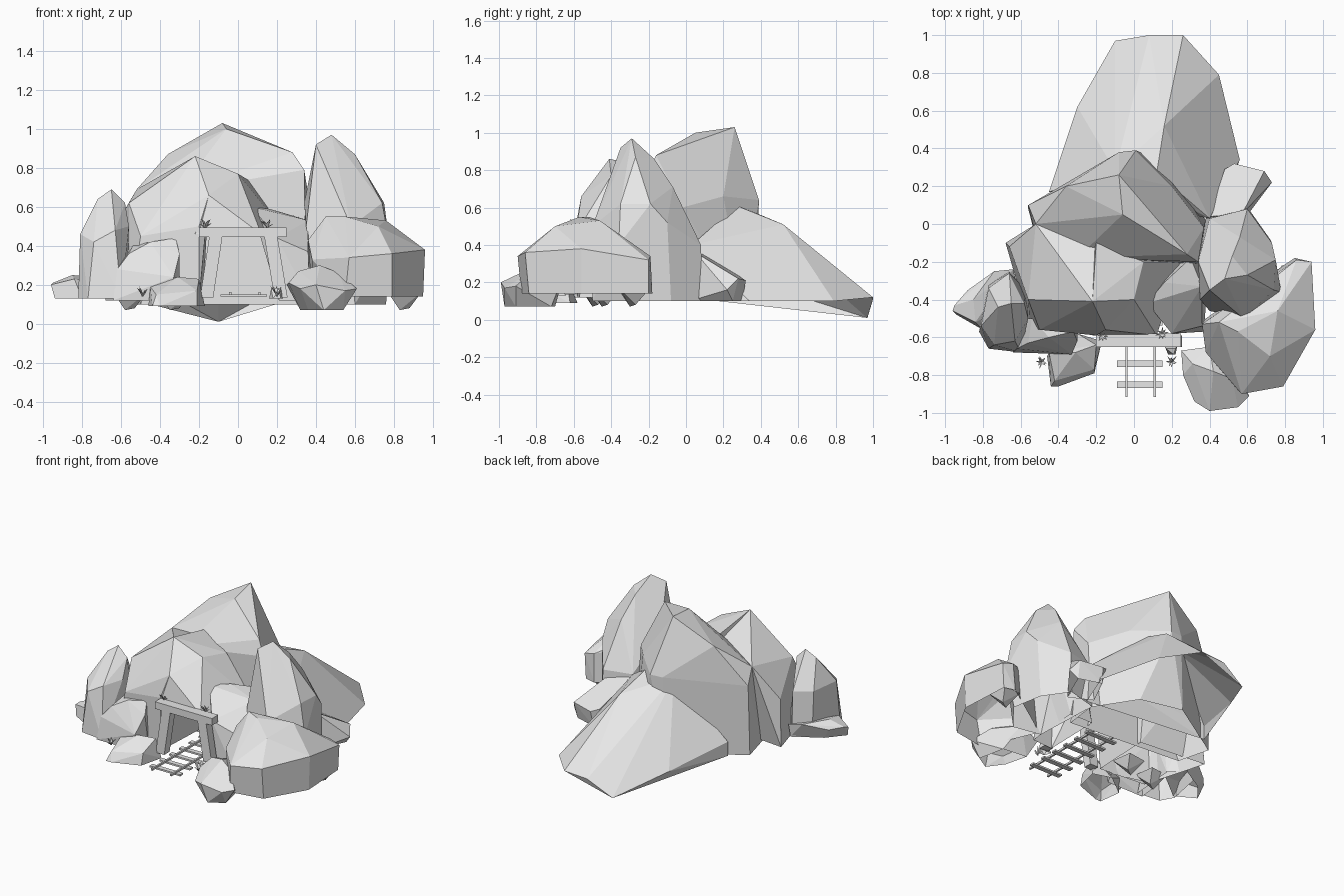
import bpy
import bmesh
import math
import random
from itertools import product
from mathutils import Vector

random.seed(4)
cube = bpy.data.objects.get("Cube")
if cube:
    bpy.data.objects.remove(cube, do_unlink=True)

# One plain grey for everything
grey = bpy.data.materials.new("plain_grey")
grey.use_nodes = True
grey.diffuse_color = (.8, .8, .8, 1)
shader = next(n for n in grey.node_tree.nodes if n.type == 'BSDF_PRINCIPLED')
shader.inputs["Base Color"].default_value = grey.diffuse_color


def add_object(name, bm):
    mesh = bpy.data.meshes.new(name)
    bm.to_mesh(mesh)
    bm.free()
    mesh.materials.append(grey)
    obj = bpy.data.objects.new(name, mesh)
    bpy.context.collection.objects.link(obj)
    return obj


def hull(name, points, hollow=False):
    """Faceted solid around the corner points; hollow leaves the underside open."""
    bm = bmesh.new()
    for p in points:
        bm.verts.new(p)
    result = bmesh.ops.convex_hull(bm, input=bm.verts[:])
    spare = set(result["geom_interior"]) | set(result["geom_unused"])
    spare = [v for v in spare if isinstance(v, bmesh.types.BMVert)]
    bmesh.ops.delete(bm, geom=spare, context='VERTS')
    bmesh.ops.dissolve_limit(bm, angle_limit=math.radians(4),
                             verts=bm.verts[:], edges=bm.edges[:])
    bmesh.ops.recalc_face_normals(bm, faces=bm.faces[:])
    bm.normal_update()
    if hollow:
        under = [f for f in bm.faces if f.normal.z < -.8]
        bmesh.ops.delete(bm, geom=under, context='FACES')
    return add_object(name, bm)


def rock(name, corners, floor, footprint):
    """Hollow rock from its upper corners and a footprint at floor height."""
    base = [(x, y, floor) for x, y in footprint]
    return hull(name, list(corners) + base, hollow=True)


def timber(name, start, end, half):
    """Straight or leaning beam: a small box swept from start to end."""
    corners = [Vector([s * h for s, h in zip(signs, half)])
               for signs in product((-1, 1), repeat=3)]
    return hull(name, [Vector(p) + c for p in (start, end) for c in corners])


def tuft(name, centre, blades=8):
    """Small fan of pointed, bent grass blades."""
    bm = bmesh.new()
    c = Vector(centre)
    for i in range(blades):
        a = math.tau * i / blades + random.uniform(-.3, .3)
        out = Vector((math.cos(a), math.sin(a), 0))
        side = Vector((-out.y, out.x, 0)) * .005
        rise = Vector((0, 0, random.uniform(.02, .055)))
        middle = c + out * .014 + rise * .7
        tip = c + out * random.uniform(.025, .04) + rise
        verts = [bm.verts.new(p) for p in (c - side, c + side, middle + side, tip, middle - side)]
        bm.faces.new(verts)
    return add_object(name, bm)


# Main mountain
rock("mountain", [
    (-.08, .26, 1.03), (-.06, .05, 1.0), (.28, -.16, .88), (.34, -.2, .79),
    (-.36, .2, .87), (-.52, 0, .69), (-.56, .1, .6), (-.08, .38, .64),
    (.01, .39, .64), (.2, .2, .66), (.37, -.02, .6), (-.3, -.18, .68)],
    .1, [(-.56, .08), (-.5, -.15), (.35, -.22), (.38, .02), (.2, .3), (-.1, .37)])

# Long slope running out behind
rock("rear_slope", [
    (-.1, .28, .61), (.12, .27, .61), (.16, .52, .51), (.26, 1, .12),
    (.08, 1, .11), (-.1, .97, .01), (-.3, .62, .12), (-.45, .17, .2), (.4, .03, .4)],
    .1, [(.45, .79), (.56, .34), (.45, .06), (-.45, .17)])

# Crag around the entrance: left wall, roof and right wall
rock("crag_left", [
    (-.22, -.41, .86), (-.56, -.4, .62), (-.52, 0, .69), (-.2, -.1, .76),
    (-.15, -.56, .66), (-.2, -.59, .5), (-.5, -.56, .45), (-.66, -.12, .45)],
    .12, [(-.55, -.55), (-.2, -.58), (-.18, -.15), (-.68, -.1), (-.6, -.4)])
rock("crag_roof", [
    (-.22, -.41, .86), (0, -.4, .77), (-.15, -.56, .66), (.07, -.44, .6),
    (.05, -.2, .74), (-.2, -.1, .8)],
    .46, [(-.22, -.59), (.12, -.59), (.25, -.2), (-.25, -.1)])
rock("crag_right", [
    (.07, -.42, .6), (.36, -.33, .53), (.36, -.54, .37), (.2, -.58, .44),
    (.16, -.31, .59), (.3, -.18, .55)],
    .12, [(.21, -.58), (.37, -.57), (.4, -.16), (.22, -.16)])

# Tall rocks on both sides
rock("right_spire", [
    (.48, -.29, .97), (.4, -.35, .92), (.6, -.27, .87), (.52, -.17, .86),
    (.56, -.07, .71), (.74, -.35, .62), (.75, -.19, .62), (.78, -.36, .4),
    (.73, -.1, .52), (.6, .08, .4), (.4, .03, .4), (.34, -.2, .62),
    (.35, -.4, .5), (.58, -.5, .5)],
    .1, [(.4, -.46), (.6, -.5), (.76, -.3), (.72, -.08), (.6, .09), (.38, .03)])
rock("left_spire", [
    (-.65, -.42, .69), (-.72, -.44, .64), (-.58, -.42, .62), (-.81, -.54, .46),
    (-.77, -.34, .45), (-.66, -.26, .45), (-.56, -.5, .5), (-.63, -.62, .48), (-.74, -.64, .42)],
    .13, [(-.82, -.57), (-.77, -.66), (-.6, -.68), (-.57, -.35), (-.66, -.25), (-.77, -.32)])

# Large boulder and its neighbours
rock("right_boulder", [
    (.36, -.53, .43), (.45, -.52, .55), (.55, -.57, .55), (.76, -.46, .53),
    (.72, -.7, .5), (.86, -.19, .34), (.94, -.2, .32), (.96, -.56, .38),
    (.79, -.86, .36), (.57, -.9, .34), (.38, -.68, .33)],
    .14, [(.93, -.2), (.95, -.56), (.79, -.84), (.55, -.88), (.38, -.5), (.85, -.18)])
rock("front_boulder", [
    (.25, -.67, .2), (.31, -.74, .27), (.42, -.78, .3), (.4, -.65, .25), (.52, -.82, .26),
    (.61, -.91, .18), (.4, -.99, .2), (.55, -.97, .17), (.26, -.8, .21), (.32, -.94, .18)],
    .07, [(.32, -.7), (.36, -.86), (.44, -.97), (.54, -.91), (.5, -.72)])
rock("rear_right_rock", [
    (.4, .04, .38), (.48, .29, .23), (.53, .32, .21), (.69, .28, .22),
    (.73, .22, .16), (.57, .05, .36)],
    .1, [(.42, .1), (.52, .3), (.68, .25), (.58, .02)])
rock("left_low_rock", [
    (-.96, -.46, .2), (-.95, -.43, .21), (-.85, -.4, .25), (-.88, -.35, .2),
    (-.74, -.25, .24), (-.64, -.24, .22), (-.84, -.52, .23)],
    .13, [(-.94, -.48), (-.8, -.56), (-.6, -.4), (-.65, -.25), (-.84, -.36)])
rock("left_front_boulder", [
    (-.62, -.66, .28), (-.56, -.63, .36), (-.45, -.6, .42), (-.32, -.57, .44),
    (-.3, -.62, .36), (-.33, -.69, .24), (-.54, -.5, .4)],
    .12, [(-.64, -.68), (-.35, -.68), (-.3, -.58), (-.62, -.5)])
rock("left_front_slab", [
    (-.45, -.68, .19), (-.42, -.83, .15), (-.31, -.68, .24), (-.2, -.64, .23), (-.21, -.77, .17)],
    .09, [(-.46, -.7), (-.44, -.86), (-.4, -.86), (-.21, -.79), (-.17, -.62), (-.3, -.58)])

# Jagged feet below the rocks
for i, (x, y) in enumerate([(-.58, -.5), (-.35, -.45), (.83, -.3)]):
    rock("rock_foot_%d" % (i + 1), [(x, y, .07), (x + .05, y + .03, .08)],
         .16, [(x - .06, y - .06), (x + .11, y - .05), (x + .09, y + .1), (x - .05, y + .08)])

# Timber doorway
timber("lintel", (-.18, -.615, .47), (.23, -.615, .47), (.02, .035, .025))
timber("left_post", (-.16, -.62, .14), (-.115, -.62, .44), (.033, .03, .005))
timber("right_post", (.22, -.62, .14), (.17, -.62, .44), (.033, .03, .005))
rock("post_stone", [(.17, -.66, .18), (.22, -.66, .18), (.21, -.69, .17)],
     .13, [(.16, -.64), (.23, -.64), (.22, -.69), (.18, -.69)])

# Track leading inside
for name, x in (("right_rail", -.04), ("left_rail", .11)):
    timber(name, (x, -.91, .155), (x, -.25, .155), (.006, .006, .007))
for i in range(6):
    y = -.85 + .11 * i
    timber("sleeper_%d" % (i + 1), (-.08, y, .145), (.14, y, .145), (.01, .017, .006))

# Grass tufts on the lintel and the ground
for i, spot in enumerate([(-.17, -.59, .49), (.15, -.58, .49), (-.49, -.73, .14), (.2, -.73, .14)]):
    tuft("grass_tuft_%d" % (i + 1), spot)
